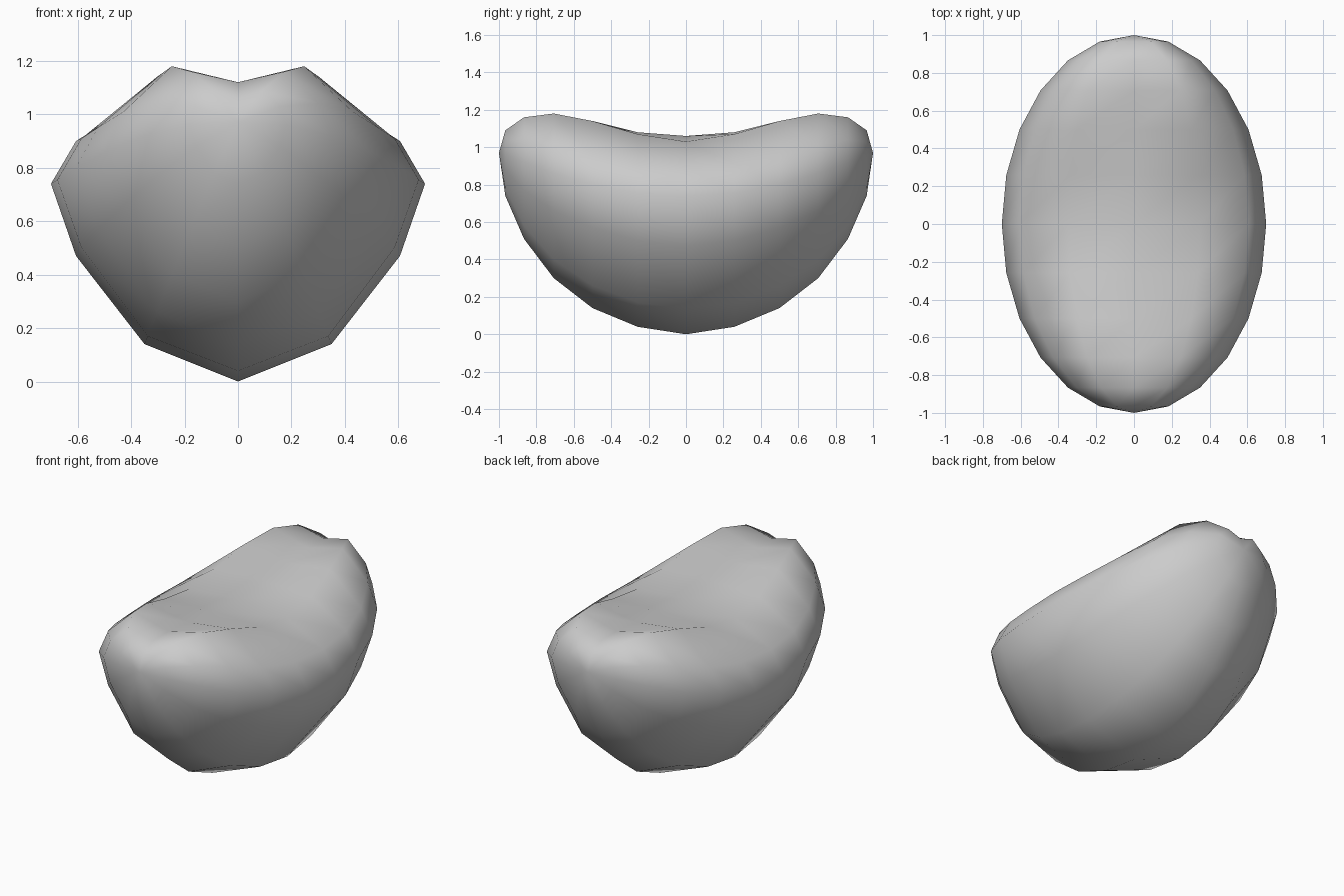
import bpy, bmesh
from math import sin, cos, radians

if "Cube" in bpy.data.objects:
    bpy.data.objects.remove(bpy.data.objects["Cube"])

# Heights at each 30 degree step from keel (0) to top groove (180),
# for rings at 0, 15, 30, 45, 60, 75 degrees away from the middle
HEIGHTS = [
    (0.00, 0.14, 0.47, 0.74, 0.90, 1.03, 1.06),
    (0.04, 0.17, 0.50, 0.755, 0.91, 1.07, 1.08),
    (0.14, 0.26, 0.57, 0.80, 0.95, 1.14, 1.10),
    (0.30, 0.40, 0.66, 0.86, 1.01, 1.18, 1.12),
    (0.51, 0.58, 0.77, 0.92, 1.04, 1.16, 1.12),
    (0.74, 0.78, 0.88, 0.96, 1.03, 1.09, 1.06),
]
POLE_Z, HALF_WIDTH, SEGS = 0.97, 0.70, 12

bm = bmesh.new()

# Rings stacked along y, mirrored in x and y
rings = []
for k in range(-5, 6):
    lat = radians(15 * k)
    row = HEIGHTS[abs(k)]
    rings.append([bm.verts.new((HALF_WIDTH * cos(lat) * sin(radians(30 * j)),
                                sin(lat), row[min(j, SEGS - j)]))
                  for j in range(SEGS)])

# Skin with a consistent diagonal
for a, b in zip(rings, rings[1:]):
    for j in range(SEGS):
        n = (j + 1) % SEGS
        bm.faces.new((a[j], a[n], b[j]))
        bm.faces.new((a[n], b[n], b[j]))

# End caps
for ring, y in ((rings[0], -1), (rings[-1], 1)):
    tip = bm.verts.new((0, y, POLE_Z))
    for j in range(SEGS):
        bm.faces.new((ring[j], ring[(j + 1) % SEGS], tip))

bmesh.ops.recalc_face_normals(bm, faces=bm.faces)
for f in bm.faces:
    f.smooth = True

mesh = bpy.data.meshes.new("bean_body")
bm.to_mesh(mesh)
bm.free()
bpy.context.collection.objects.link(bpy.data.objects.new("bean_body", mesh))
